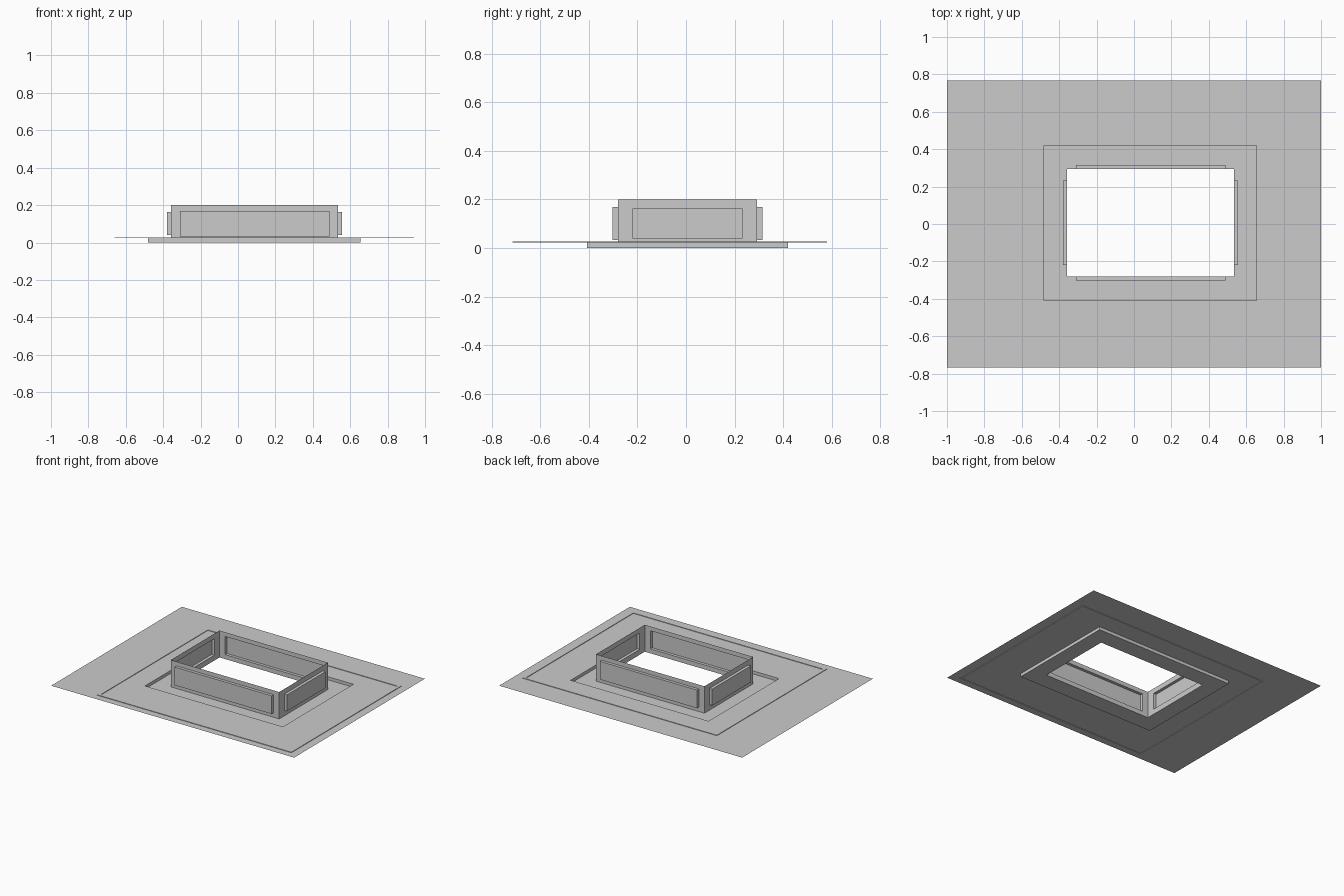
import bpy
from mathutils import Vector

cube = bpy.data.objects.get("Cube")
if cube:
    bpy.data.objects.remove(cube, do_unlink=True)

grey = bpy.data.materials.new("plain grey")
grey.use_nodes = True
colour = (0.6, 0.6, 0.6, 1)
grey.diffuse_color = colour
grey.node_tree.nodes["Principled BSDF"].inputs["Base Color"].default_value = colour


def loft(name, loops, cap=False):
    """Bridge four-cornered loops, running anticlockwise, from outside to inside."""
    verts = [v for loop in loops for v in loop]
    faces = []
    for k in range(0, 4 * (len(loops) - 1), 4):
        for i in range(4):
            j = (i + 1) % 4
            faces.append((k + i, k + j, k + j + 4, k + i + 4))
    if cap:
        faces.append(range(len(verts) - 4, len(verts)))
    mesh = bpy.data.meshes.new(name)
    mesh.from_pydata(verts, [], [tuple(f) for f in faces])
    mesh.materials.append(grey)
    obj = bpy.data.objects.new(name, mesh)
    bpy.context.collection.objects.link(obj)


def rect(bounds, z, inset=0):
    x0, x1, y0, y1 = bounds
    x0, x1, y0, y1 = x0 + inset, x1 - inset, y0 + inset, y1 - inset
    return [Vector(p) for p in ((x0, y0, z), (x1, y0, z), (x1, y1, z), (x0, y1, z))]


ground = (-1, 1, -0.768, 0.768)
border = (-0.66, 0.94, -0.715, 0.58)
trench = (-0.48, 0.655, -0.408, 0.42)
opening = (-0.357, 0.535, -0.28, 0.293)
level, ridge, top = 0.023, 0.027, 0.2

# Ground sheet with a slim raised border and a sunken tray around the opening
loft("ground_sheet", [
    rect(ground, level),
    rect(border, level), rect(border, ridge),
    rect(border, ridge, 0.02), rect(border, level, 0.02),
    rect(trench, level), rect(trench, 0), rect(opening, 0),
])


# Thin frame walls, each with a panel pushed outwards
def wall(name, start, end, margin, low, high):
    along = (end - start).normalized()
    out = along.cross(Vector((0, 0, 1))) * 0.022

    def quad(a, b, z0, z1):
        return [p + Vector((0, 0, z)) for p, z in ((a, z0), (b, z0), (b, z1), (a, z1))]

    panel = quad(start + along * margin, end - along * margin, low, high)
    loft(name, [quad(start, end, 0, top), panel, [p + out for p in panel]], cap=True)


corners = rect(opening, 0)
for i, side in enumerate(("front", "left", "back", "right")):
    margin, low, high = (0.06, 0.04, 0.162) if i % 2 else (0.046, 0.033, 0.168)
    wall(side + "_wall", corners[i], corners[(i + 1) % 4], margin, low, high)
